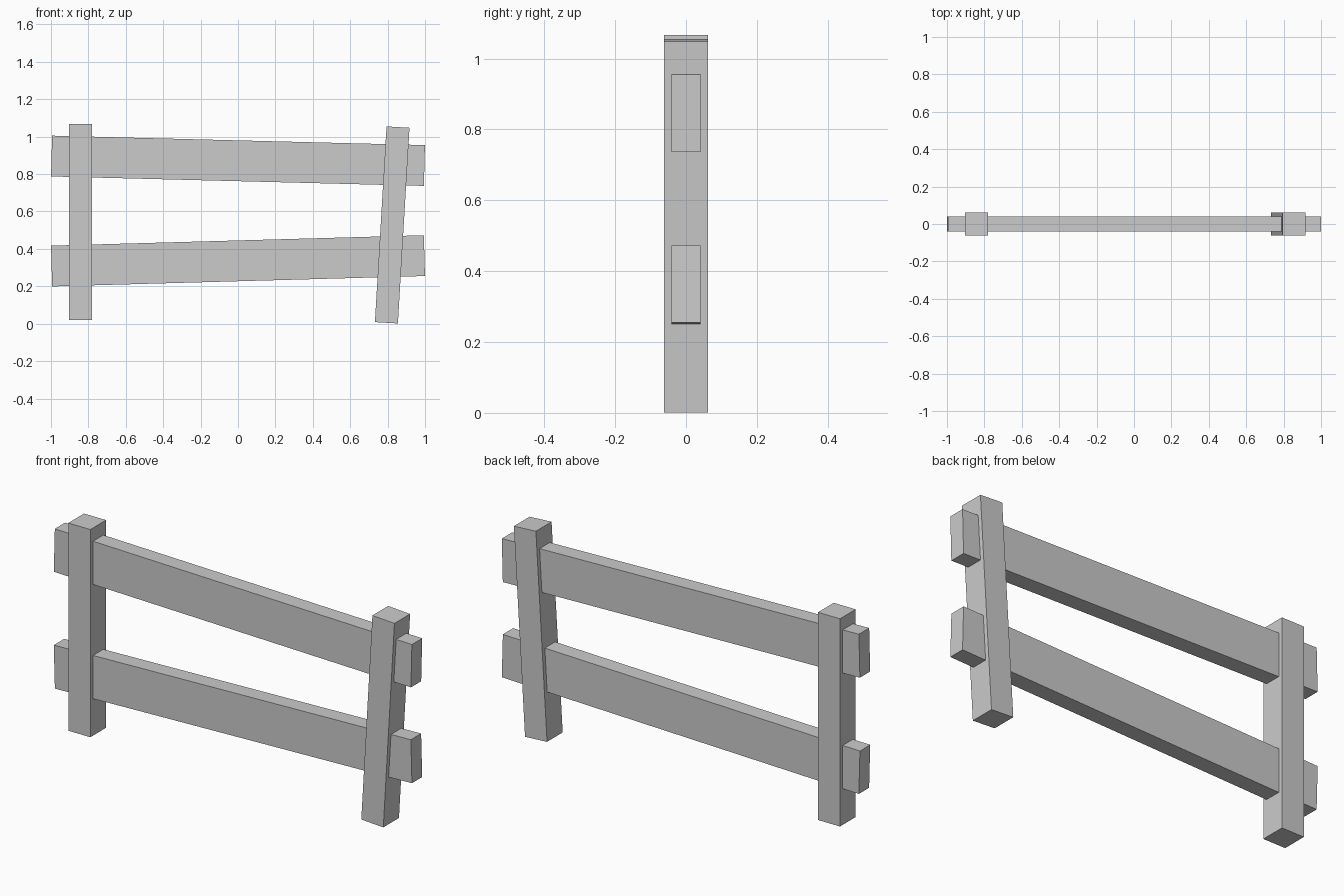
import bpy
from math import radians

if "Cube" in bpy.data.objects:
    bpy.data.objects.remove(bpy.data.objects["Cube"])


def beam(name, center, size, tilt=0.0):
    """Box of the given size, leaning by tilt degrees in the front plane."""
    bpy.ops.mesh.primitive_cube_add(size=1, location=center,
                                    rotation=(0, radians(tilt), 0))
    ob = bpy.context.object
    ob.name = name
    ob.scale = size
    bpy.ops.object.transform_apply(location=False, rotation=False, scale=True)
    return ob


# Posts: left upright, right leaning outwards
POST = (0.123, 0.125, 1.048)
beam("left_post", (-0.842, 0, 0.543), POST)
beam("right_post", (0.8245, 0, 0.528), POST, 3.4)

# Rails: pass through both posts and converge to the right
RAIL = (1.994, 0.082, 0.218)
beam("upper_rail", (0, 0, 0.871), RAIL, 1.45)
beam("lower_rail", (0, 0, 0.336), RAIL, -1.6)
